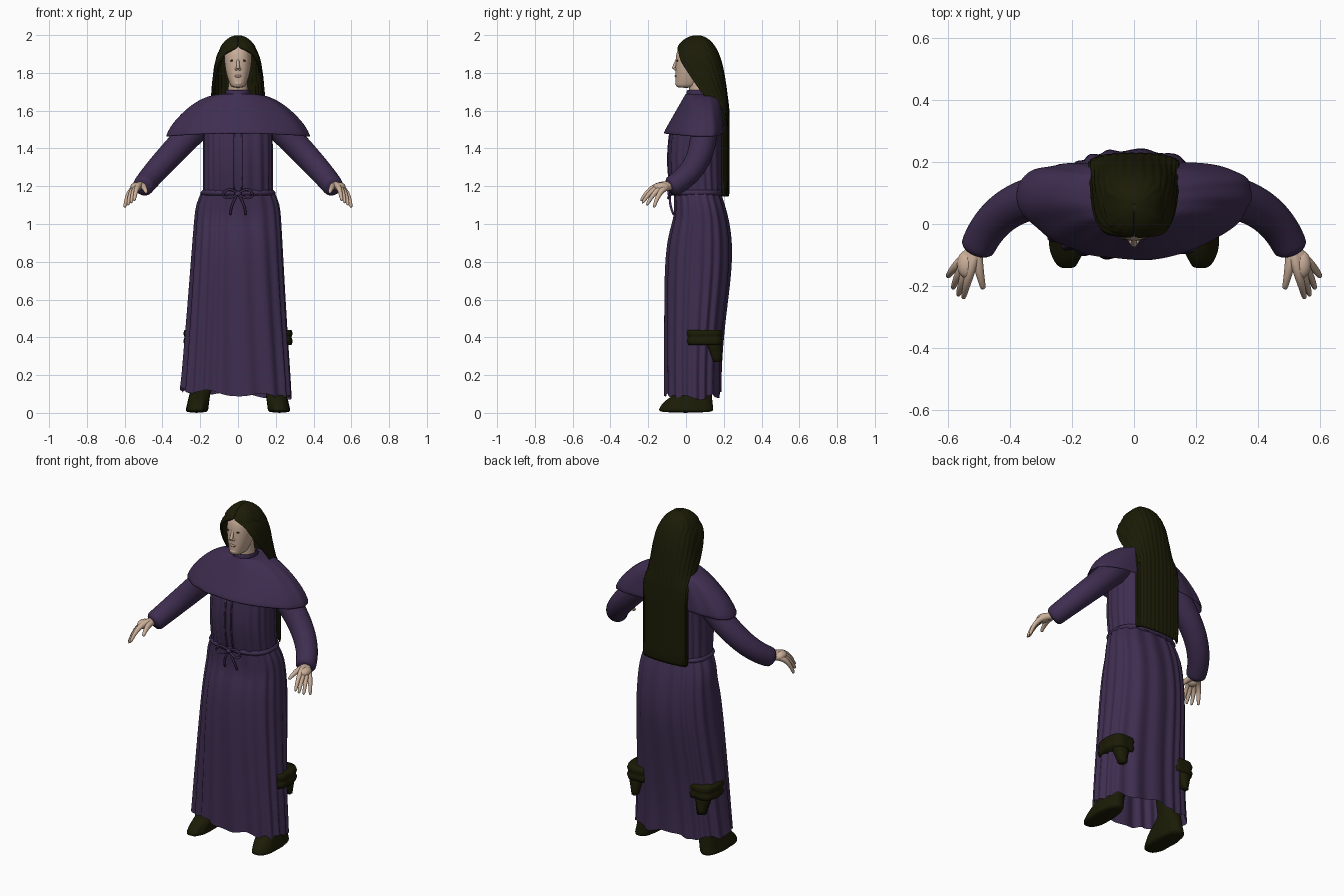
import bpy, bmesh
from math import sin, cos, pi, sqrt, copysign
from mathutils import Vector, Matrix

if "Cube" in bpy.data.objects:
    bpy.data.objects.remove(bpy.data.objects["Cube"])


def material(name, *rgb):
    mat = bpy.data.materials.new(name)
    mat.use_nodes = True
    mat.diffuse_color = (*rgb, 1)
    shader = mat.node_tree.nodes["Principled BSDF"]
    shader.inputs["Base Color"].default_value = (*rgb, 1)
    shader.inputs["Roughness"].default_value = 0.8
    return mat


purple = material("purple_cloth", 0.049, 0.027, 0.081)
olive = material("dark_olive", 0.011, 0.011, 0.002)
skin = material("pale_skin", 0.6, 0.43, 0.32)
lip = material("lip_tone", 0.46, 0.29, 0.22)
dark = material("eye_dark", 0.04, 0.03, 0.02)


def finish(name, bm, mat, mirror=False, smooth=False, thickness=0):
    """Turn a bmesh into a smooth-shaded object with its modifiers."""
    mesh = bpy.data.meshes.new(name)
    bm.to_mesh(mesh)
    bm.free()
    mesh.materials.append(mat)
    mesh.shade_smooth()
    obj = bpy.data.objects.new(name, mesh)
    bpy.context.collection.objects.link(obj)
    if thickness:
        solid = obj.modifiers.new("thickness", "SOLIDIFY")
        solid.thickness = thickness
        solid.offset = -1
    if smooth:
        subdivision = obj.modifiers.new("smooth", "SUBSURF")
        subdivision.levels = subdivision.render_levels = 1
    if mirror:
        obj.modifiers.new("mirror", "MIRROR").use_mirror_merge = False


def bridge(name, rows, mat, closed=True, cap=False, **options):
    """Join rows of points, listed bottom to top, into a surface."""
    bm = bmesh.new()
    rings = [[bm.verts.new(point) for point in row] for row in rows]
    count = len(rings[0])
    for low, high in zip(rings, rings[1:]):
        for j in range(count if closed else count - 1):
            k = (j + 1) % count
            bm.faces.new((low[j], low[k], high[k], high[j]))
    if cap:
        bm.faces.new(rings[0][::-1])
        bm.faces.new(rings[-1])
        bmesh.ops.recalc_face_normals(bm, faces=bm.faces)
    finish(name, bm, mat, **options)


def loft(name, section, mat, steps=8, sides=32, power=2.5, centre=0, lean=0,
         sweep=0, fold=0, waves=18, hem=None, **options):
    """section(t) gives height, half width, front and back for t from 0 to 1."""
    rows = []
    for i in range(steps + 1):
        t = i / steps
        z, half, front, back = section(t)
        row = []
        for j in range(sides):
            angle = 2 * pi * j / sides
            c, s = cos(angle), sin(angle)
            ripple = fold * (1 - t / 2) * sin(waves * angle + 2 * sin(3 * angle) + 2 * z)
            x = centre + lean * (1 - t) + half * copysign(abs(c) ** (2 / power), c)
            y = (front + back) / 2 + (back - front) / 2 * copysign(abs(s) ** (2 / power), s)
            drop = hem(angle) if hem and i == 0 else 0
            row.append((x + ripple * c, y + sweep * x * x + ripple * s, z - drop))
        rows.append(row)
    bridge(name, rows, mat, **options)


def tube(name, start, bend, end, thick, thin, mat, steps=8, sides=12, **options):
    """Tapered tube along a curve from start to end, pulled towards bend."""
    a, b, c = Vector(start), Vector(bend), Vector(end)
    rows = []
    for i in range(steps + 1):
        t = i / steps
        centre = a.lerp(b, t).lerp(b.lerp(c, t), t)
        along = (b - a).lerp(c - b, t).normalized()
        u = along.cross(Vector((0.2, 1, 1))).normalized()
        v = along.cross(u)
        radius = thick + (thin - thick) * t
        angles = [2 * pi * j / sides for j in range(sides)]
        rows.append([centre + (u * cos(q) + v * sin(q)) * radius for q in angles])
    bridge(name, rows, mat, cap=True, **options)


def ball(name, place, size, mat, **options):
    bm = bmesh.new()
    matrix = Matrix.Translation(place) @ Matrix.Diagonal((*size, 1))
    bmesh.ops.create_uvsphere(bm, u_segments=16, v_segments=10, radius=1, matrix=matrix)
    finish(name, bm, mat, **options)


# Long skirt with vertical folds and an uneven hem
def skirt_section(t):
    half = 0.19 + 0.05 * (1 - t) ** 0.2 + 0.05 * (1 - t) ** 1.5
    front = -0.11 + 0.05 * min(1, 3 * t ** 8)
    return 0.1 + 1.07 * t, half, front, 0.18 + 0.06 * sin(pi * t * t)


def skirt_hem(angle):
    return 0.02 * cos(angle) + 0.012 * sin(7 * angle)


loft("skirt", skirt_section, purple, steps=16, sides=144, lean=-0.012, fold=0.008,
     hem=skirt_hem, smooth=True)


# Gathered bodice
def bodice_section(t):
    return 1.15 + 0.4 * t, 0.182, -0.07 - 0.025 * sin(pi * t), 0.19


loft("bodice", bodice_section, purple, sides=112, fold=0.005, waves=20, smooth=True)


# Rope belt with a bow and a laced front
def belt_section(t):
    bulge = 0.012 * sin(pi * t)
    return 1.15 + 0.03 * t, 0.187 + bulge, -0.07 - bulge, 0.188 + bulge


loft("belt", belt_section, purple, steps=4, sides=48)
knot = (0, -0.085, 1.16)
loop_end = (0.08, -0.09, 1.15)
ball("bow_knot", knot, (0.018, 0.014, 0.014), purple)
tube("bow_loop_top", knot, (0.06, -0.1, 1.21), loop_end, 0.006, 0.006, purple, mirror=True)
tube("bow_loop_bottom", knot, (0.05, -0.1, 1.12), loop_end, 0.006, 0.006, purple, mirror=True)
tube("bow_tail", knot, (0.04, -0.09, 1.1), (0.04, -0.065, 1.05), 0.006, 0.006, purple,
     mirror=True)
tube("bodice_seam", (0.02, -0.075, 1.18), (0.02, -0.11, 1.3), (0.02, -0.085, 1.48),
     0.005, 0.005, purple, mirror=True)


# Shoulder cape, flattening towards the neck and swept back at the shoulders
def cape_section(t):
    reach = 1 - t
    slope = reach ** 2.2
    return 1.69 - 0.21 * slope, 0.06 + 0.325 * reach, -0.12 * slope, 0.15 + 0.05 * sqrt(reach)


def cape_hem(angle):
    return 0.018 * cos(angle) ** 2


def collar_section(t):
    return 1.68 + 0.03 * t, 0.066, 0.005 * t, 0.15 - 0.01 * t


loft("cape", cape_section, purple, steps=12, sides=72, power=2.2, sweep=0.4, fold=0.003,
     waves=11, hem=cape_hem, thickness=0.01, smooth=True)
loft("collar", collar_section, purple, steps=2, power=2, thickness=0.008, smooth=True)

# Sleeves
tube("sleeve", (0.15, 0.09, 1.58), (0.43, 0.125, 1.3), (0.51, -0.09, 1.19), 0.077, 0.056,
     purple, steps=14, sides=24, mirror=True, smooth=True)

# Hands: palm, four fingers fanned out by rule, and thumb
wrist = (0.51, -0.08, 1.2)
ball("palm", (0.54, -0.13, 1.195), (0.03, 0.045, 0.025), skin, mirror=True)
for i, finger in enumerate(("index", "middle", "ring", "little")):
    f = i / 3
    knuckle = (0.535 + 0.05 * f, -0.18 + 0.04 * f, 1.23 - 0.03 * f)
    tip = (0.55 + 0.05 * f, -0.24 + 0.07 * f * f, 1.12 - 0.035 * f)
    tube(finger + "_finger", wrist, knuckle, tip, 0.023, 0.008, skin, mirror=True, smooth=True)
tube("thumb", wrist, (0.5, -0.15, 1.21), (0.485, -0.21, 1.165), 0.022, 0.009, skin,
     mirror=True, smooth=True)


# Neck and head
def head_section(t):
    half = 0.072 * sin(pi * (0.1 + 0.6 * t)) ** 0.65
    return 1.72 + 0.24 * t, half, -0.055 + 0.04 * t ** 8, 0.05 + 0.1 * sqrt(t)


tube("neck", (0, 0.08, 1.64), (0, 0.07, 1.7), (0, 0.06, 1.78), 0.056, 0.05, skin, sides=20)
loft("head", head_section, skin, steps=12, sides=40, power=2.2, cap=True, smooth=True)

# Facial features
tube("nose", (0, -0.045, 1.88), (0, -0.055, 1.85), (0, -0.067, 1.82), 0.006, 0.011, skin,
     smooth=True)
ball("nostril", (0.009, -0.056, 1.82), (0.008, 0.01, 0.007), skin, mirror=True)
ball("eye", (0.03, -0.045, 1.865), (0.012, 0.005, 0.005), dark, mirror=True)
ball("lips", (0, -0.053, 1.783), (0.02, 0.007, 0.007), lip)
ball("chin", (0, -0.045, 1.745), (0.022, 0.012, 0.014), skin)


# Long hair: a flat drape below, closing into a hood around the face above
def hair_row(z, s):
    crown = sqrt(1 - s ** 5)
    half = (0.148 - 0.03 * s) * crown
    centre = 0.06 + 0.125 * (1 - s) ** 5
    front = 0.14 * min(1, 1.5 * s) * crown
    back = 0.06 + 0.17 * (1 - 0.3 * s) * crown - centre
    wrap = pi / 2 * (1 if s > 0.82 else 0.9 * s * s)
    row = []
    for j in range(97):
        angle = -wrap + (pi + 2 * wrap) * j / 96
        side = sin(angle)
        strand = 0.0015 * sin(pi * j / 3) * crown
        depth = (back if side > 0 else front) + strand
        y = centre + depth * copysign(abs(side) ** 0.6, side)
        row.append(((half + strand) * cos(angle), y, z))
    return row


drape = [hair_row(1.14 + 0.46 * i / 4, 0) for i in range(4)]
levels = [0.99999 * sin(pi / 2 * i / 16) for i in range(17)]
hood = [hair_row(1.6 + 0.4 * s, s) for s in levels]
bridge("long_hair", drape + hood, olive, closed=False, thickness=0.012, smooth=True)


# Boots, with wide cuffs and hanging scraps showing through the skirt
def boot_section(t):
    return 0.28 * t, 0.06 - 0.015 * t, -0.15 + 0.15 * min(1, 2.2 * t) ** 2, 0.145 - 0.03 * t


def cuff_section(t):
    bulge = 0.006 * sin(2 * pi * t) ** 2
    return 0.36 + 0.08 * t, 0.077 + bulge, -bulge, 0.188 + bulge


def scrap_section(t):
    return 0.27 + 0.1 * t, 0.02 + 0.025 * t, 0.15 - 0.04 * t, 0.188


loft("boot", boot_section, olive, steps=14, centre=0.17, lean=0.05, fold=0.003, waves=6,
     cap=True, mirror=True, smooth=True)
loft("boot_cuff", cuff_section, olive, sides=40, power=2.8, centre=0.205, fold=0.003, waves=7,
     cap=True, mirror=True)
loft("cuff_scrap", scrap_section, olive, steps=4, sides=20, centre=0.222, fold=0.005, waves=5,
     cap=True, mirror=True)
